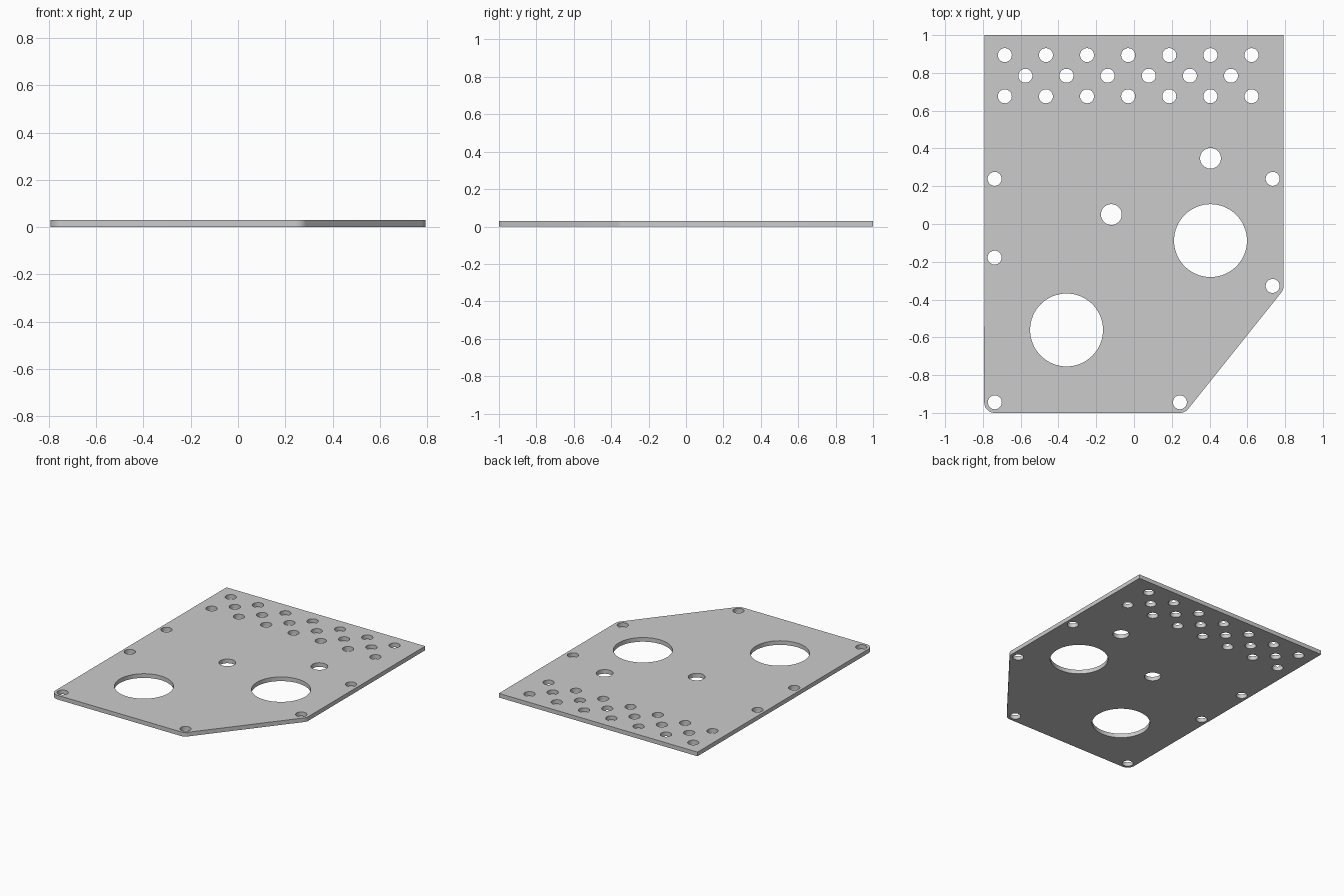
import bpy, bmesh
from math import cos, sin, radians, atan2

if "Cube" in bpy.data.objects:
    bpy.data.objects.remove(bpy.data.objects["Cube"])

T = 0.03          # plate thickness
R = 0.056         # rounded corner radius


def arc(cx, cy, r, a0, a1, n):
    return [(cx + r * cos(a0 + (a1 - a0) * i / n),
             cy + r * sin(a0 + (a1 - a0) * i / n)) for i in range(n + 1)]


curve = bpy.data.curves.new("plate_profile", 'CURVE')
curve.dimensions = '2D'
curve.fill_mode = 'BOTH'
curve.extrude = T / 2


def loop(pts):
    s = curve.splines.new('POLY')
    s.points.add(len(pts) - 1)
    for p, (x, y) in zip(s.points, pts):
        p.co = (x, y, 0, 1)
    s.use_cyclic_u = True


def hole(x, y, r, n=48):
    loop(arc(x, y, r, 0, radians(360), n)[:-1])


# Outline: square rear corners, rounded front corners, one chamfered side
a = (-0.737, -0.944)
b = (0.243, -0.944)
c = (0.736, -0.328)
slant = atan2(c[1] - b[1], c[0] - b[0]) - radians(90)
loop([(0.792, 1), (-0.792, 1)]
     + arc(*a, R, radians(180), radians(270), 12)
     + arc(*b, R, radians(270), slant + radians(360), 8)
     + arc(*c, R, slant, 0, 8))

# Staggered vent holes along the rear edge
pitch = 0.2177
for y, x0, count in ((0.894, -0.684, 7), (0.785, -0.575, 6), (0.676, -0.684, 7)):
    for i in range(count):
        hole(x0 + i * pitch, y, 0.037, 32)

# Screw holes round the edge
for x, y in (a, b, (0.734, -0.328), (0.734, 0.239), (-0.738, 0.239), (-0.738, -0.178)):
    hole(x, y, 0.037, 32)

# Medium and large openings
for x, y, r in ((0.405, 0.348, 0.055), (-0.12, 0.05, 0.055),
                (0.405, -0.088, 0.193), (-0.357, -0.561, 0.193)):
    hole(x, y, r, 64)

# Turn the filled profile into a solid plate mesh
tmp = bpy.data.objects.new("profile", curve)
bpy.context.collection.objects.link(tmp)
bpy.context.view_layer.update()
mesh = bpy.data.meshes.new_from_object(tmp.evaluated_get(bpy.context.evaluated_depsgraph_get()))
bpy.data.objects.remove(tmp)

bm = bmesh.new()
bm.from_mesh(mesh)
bmesh.ops.remove_doubles(bm, verts=bm.verts, dist=1e-5)
bmesh.ops.translate(bm, verts=bm.verts, vec=(0, 0, T / 2))
bmesh.ops.recalc_face_normals(bm, faces=bm.faces)
bm.to_mesh(mesh)
bm.free()

plate = bpy.data.objects.new("perforated_plate", mesh)
bpy.context.collection.objects.link(plate)
bpy.context.view_layer.objects.active = plate
plate.select_set(True)
bpy.ops.object.shade_smooth_by_angle(angle=radians(30))
